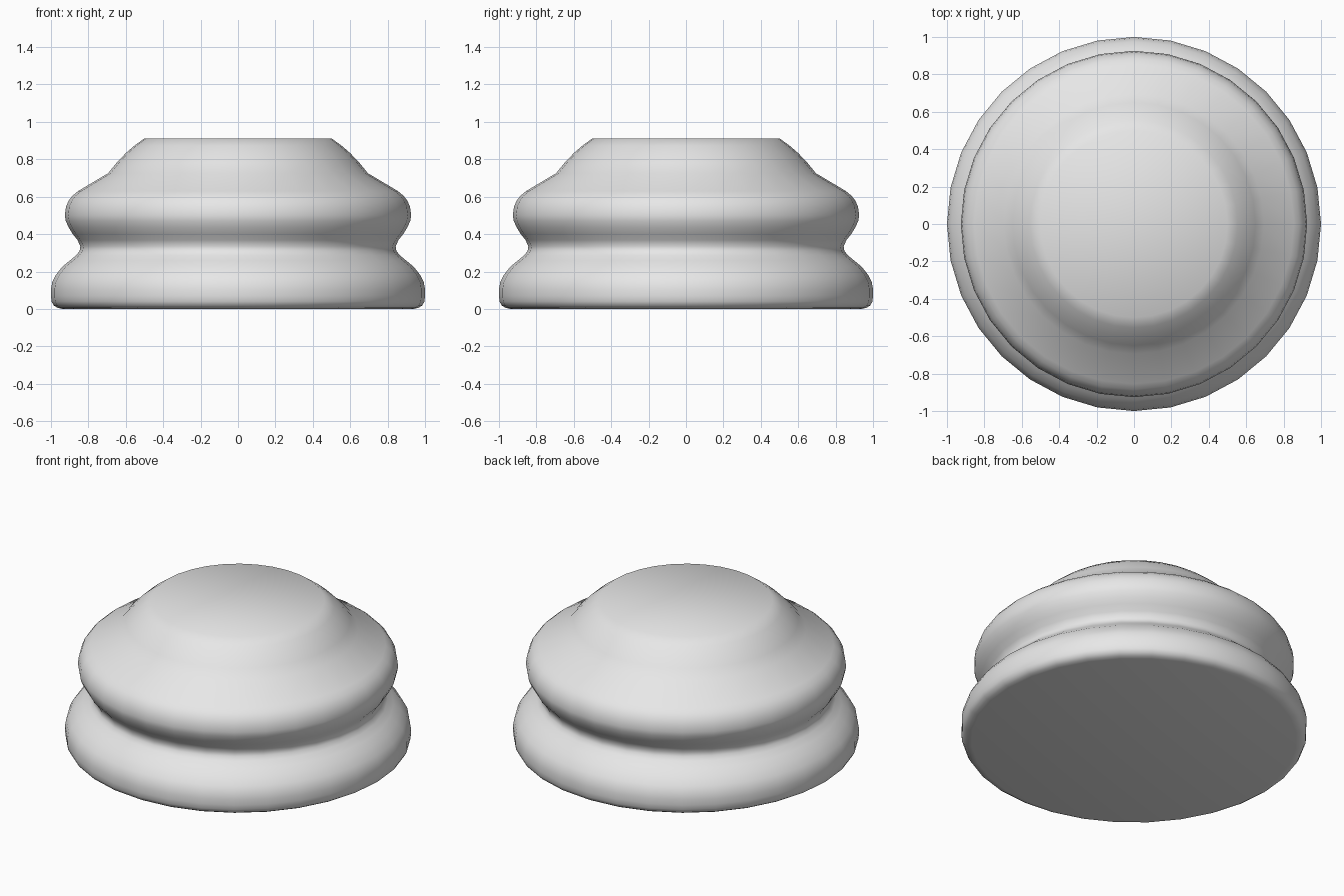
import bpy, bmesh, math

if "Cube" in bpy.data.objects:
    bpy.data.objects.remove(bpy.data.objects["Cube"])

SIDES = 32
# Outline from bottom to top: (radius, height)
PROFILE = [(0.94, 0.0), (0.965, 0.006), (0.985, 0.018), (0.997, 0.04), (1.0, 0.07),
           (1.0, 0.105), (0.993, 0.145), (0.975, 0.18), (0.94, 0.225), (0.90, 0.258),
           (0.865, 0.287), (0.847, 0.31), (0.843, 0.335), (0.858, 0.368), (0.885, 0.402),
           (0.905, 0.435), (0.921, 0.47), (0.926, 0.50), (0.920, 0.545), (0.905, 0.58),
           (0.885, 0.605), (0.855, 0.63), (0.695, 0.725), (0.65, 0.78), (0.60, 0.833),
           (0.555, 0.872), (0.5, 0.912)]

grey = bpy.data.materials.new("light_grey")
grey.diffuse_color = (0.8, 0.8, 0.8, 1)
grey.use_nodes = True
grey.node_tree.nodes["Principled BSDF"].inputs["Base Color"].default_value = grey.diffuse_color

# Turned knob body
bm = bmesh.new()
rings = []
for r, z in PROFILE:
    rings.append([bm.verts.new((r * math.cos(2 * math.pi * i / SIDES),
                                r * math.sin(2 * math.pi * i / SIDES), z))
                  for i in range(SIDES)])
for low, high in zip(rings, rings[1:]):
    for i in range(SIDES):
        j = (i + 1) % SIDES
        bm.faces.new((low[i], low[j], high[j], high[i]))

# Flat base and softly shaded flat crown
bm.faces.new(rings[0][::-1])
bm.faces.new(rings[-1])
for f in bm.faces:
    f.smooth = True
mesh = bpy.data.meshes.new("turned_knob")
bm.to_mesh(mesh)
bm.free()
mesh.materials.append(grey)
knob = bpy.data.objects.new("turned_knob", mesh)
bpy.context.collection.objects.link(knob)
